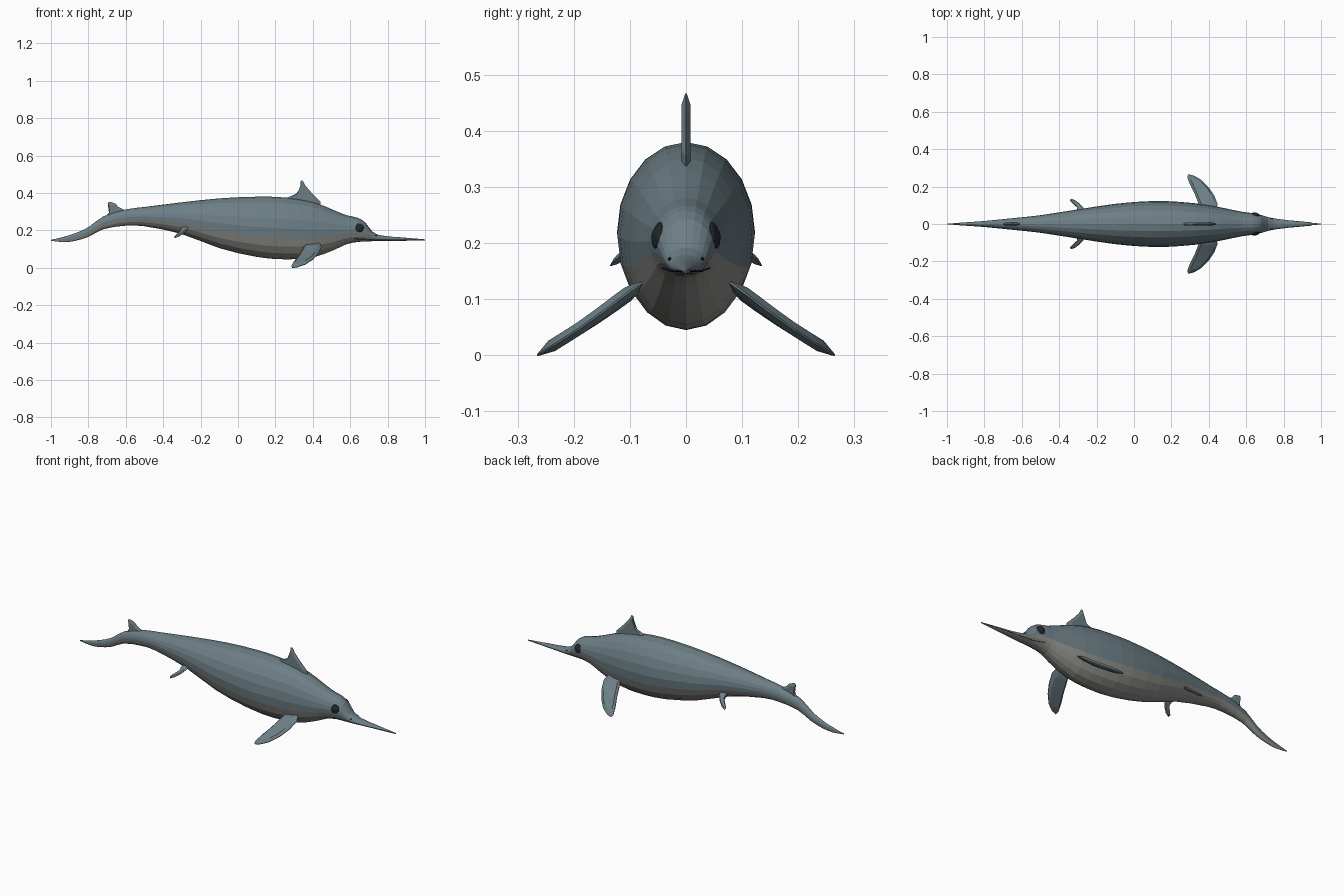
import bpy, bmesh, math
from mathutils import Vector

if "Cube" in bpy.data.objects:
    bpy.data.objects.remove(bpy.data.objects["Cube"])


def material(name, rgb):
    m = bpy.data.materials.new(name)
    m.diffuse_color = (*rgb, 1)
    m.use_nodes = True
    m.node_tree.nodes["Principled BSDF"].inputs["Base Color"].default_value = m.diffuse_color
    return m


SKIN = material("slate_skin", (0.15, 0.21, 0.235))
BELLY = material("pale_belly", (0.27, 0.27, 0.25))
DARK = material("dark", (0.015, 0.02, 0.025))


def finish(name, bm, *mats):
    bmesh.ops.recalc_face_normals(bm, faces=bm.faces[:])
    me = bpy.data.meshes.new(name)
    bm.to_mesh(me)
    bm.free()
    for m in mats:
        me.materials.append(m)
    ob = bpy.data.objects.new(name, me)
    bpy.context.collection.objects.link(ob)
    return ob


# Body stations: x, top z, bottom z, half width
STATIONS = [
    (-1.0, .149, .144, .001), (-.93, .166, .137, .007), (-.87, .185, .144, .011),
    (-.8, .217, .165, .016), (-.72, .275, .206, .024), (-.6, .312, .225, .036),
    (-.5, .325, .222, .047), (-.3, .35, .18, .078), (-.1, .371, .105, .108),
    (.1, .38, .058, .123), (.25, .376, .045, .118), (.4, .352, .055, .101),
    (.52, .305, .098, .077), (.58, .281, .126, .065), (.64, .267, .138, .057),
    (.68, .243, .14, .048), (.72, .192, .142, .036), (.77, .172, .143, .027),
    (.87, .163, .144, .015), (1.0, .152, .146, .002)]
SIDES = 20


def station(x):
    # Smooth interpolation between neighbouring stations
    i = max(k for k in range(len(STATIONS) - 1) if STATIONS[k][0] <= x)
    p, q = STATIONS[i], STATIONS[i + 1]
    a, b = STATIONS[max(i - 1, 0)], STATIONS[min(i + 2, len(STATIONS) - 1)]
    h = q[0] - p[0]
    t = (x - p[0]) / h
    out = []
    for k in (1, 2, 3):
        m0 = (q[k] - a[k]) / (q[0] - a[0]) * h
        m1 = (b[k] - p[k]) / (b[0] - p[0]) * h
        out.append((2*t**3 - 3*t*t + 1)*p[k] + (t**3 - 2*t*t + t)*m0
                   + (3*t*t - 2*t**3)*q[k] + (t**3 - t*t)*m1)
    return out


def surface(x, angle):
    # Point on the skin; angle is measured from the top of the back
    top, bot, w = station(x)
    return Vector((x, w * math.sin(angle),
                   (top + bot) / 2 + (top - bot) / 2 * math.cos(angle)))


# Body with tail and long snout
xs = []
for p, q in zip(STATIONS, STATIONS[1:]):
    xs += [p[0], (p[0] + q[0]) / 2]
xs.append(1.0)
bm = bmesh.new()
rings = [[bm.verts.new(surface(x, math.tau * k / SIDES)) for k in range(SIDES)] for x in xs]
for r, s in zip(rings, rings[1:]):
    for k in range(SIDES):
        n = (k + 1) % SIDES
        f = bm.faces.new((r[k], r[n], s[n], s[k]))
        f.material_index = 1 if 6 <= k <= 13 else 0
bm.faces.new(rings[0])
bm.faces.new(rings[-1])
finish("body", bm, SKIN, BELLY)


def fin(name, outline, thick, place, normal, edge=0.15):
    # Plate with a thin rim and a thicker inner panel on both faces
    pts = [Vector(place(*p)) for p in outline]
    c = sum(pts, Vector()) / len(pts)
    n = Vector(normal).normalized()
    bm = bmesh.new()
    loops = [[bm.verts.new(c + (p - c) * s + n * thick * o) for p in pts]
             for s, o in ((.72, 1), (1, edge), (1, -edge), (.72, -1))]
    for a, b in zip(loops, loops[1:]):
        for k in range(len(pts)):
            j = (k + 1) % len(pts)
            bm.faces.new((a[k], a[j], b[j], b[k]))
    for cap in (loops[0], loops[-1]):
        bmesh.ops.triangulate(bm, faces=[bm.faces.new(cap)])
    return finish(name, bm, SKIN)


# Upright fins on the back and tail
upright = lambda x, z: (x, 0, z)
fin("dorsal_fin", [(.25, .36), (.27, .378), (.31, .395), (.332, .425), (.335, .465),
                   (.345, .467), (.36, .44), (.39, .405), (.44, .355), (.44, .32), (.28, .33)],
    .008, upright, (0, 1, 0))
fin("tail_fin", [(-.745, .248), (-.71, .27), (-.69, .295), (-.697, .347), (-.685, .353),
                 (-.655, .343), (-.64, .325), (-.6, .305), (-.63, .28), (-.7, .25)],
    .007, upright, (0, 1, 0))

FRONT = [(.36, .075), (.345, .11), (.325, .16), (.30, .21), (.285, .25), (.29, .265),
         (.32, .258), (.36, .235), (.40, .195), (.43, .15), (.447, .105), (.435, .075)]
REAR = [(-.305, .06), (-.305, .09), (-.325, .108), (-.342, .125), (-.337, .135),
        (-.315, .127), (-.29, .108), (-.27, .085), (-.265, .06)]

for side, s in (("left", 1), ("right", -1)):
    # Paired flippers; the front pair droops to the ground
    fin(side + "_front_flipper", FRONT, .011,
        lambda x, y: (x, s * y, .122 - .66 * (y - .08) + .25 * (y - .08) * (y - .265)
                      + .09 * (x - .36) * max(0, 1 - (y - .075) / .12)),
        (0, s * .55, .83))
    fin(side + "_rear_flipper", REAR, .006,
        lambda x, y: (x, s * y, .212 - .7 * (y - .07) + .15 * (x + .29)),
        (0, s * .57, .82))

    # Eye with a raised pupil
    for name, r, off in (("eye", .024, 0), ("pupil", .013, .006)):
        bpy.ops.mesh.primitive_uv_sphere_add(segments=16, ring_count=8, radius=r,
                                             location=(.65, s * (.05 + off), .214))
        ob = bpy.context.object
        ob.name = side + "_" + name
        ob.scale = (1, .38, 1)
        ob.rotation_euler = (s * .2, 0, -s * .2)
        ob.data.materials.append(DARK)

    # Nostril
    bpy.ops.mesh.primitive_uv_sphere_add(segments=8, ring_count=6, radius=.006,
                                         location=surface(.735, s * math.radians(62)))
    ob = bpy.context.object
    ob.name = side + "_nostril"
    ob.scale = (1.5, .6, .5)
    ob.data.materials.append(DARK)

    # Mouth line along the jaw
    cu = bpy.data.curves.new(side + "_mouth_line", "CURVE")
    cu.dimensions = "3D"
    cu.bevel_depth = .0018
    cu.bevel_resolution = 0
    cu.use_fill_caps = True
    sp = cu.splines.new("POLY")
    path = [(.62, 135), (.65, 140), (.69, 142), (.73, 130), (.78, 118), (.86, 110), (.95, 105)]
    sp.points.add(len(path) - 1)
    for pt, (x, a) in zip(sp.points, path):
        pt.co = (*surface(x, s * math.radians(a)), 1)
    cu.materials.append(DARK)
    bpy.context.collection.objects.link(bpy.data.objects.new(side + "_mouth_line", cu))
